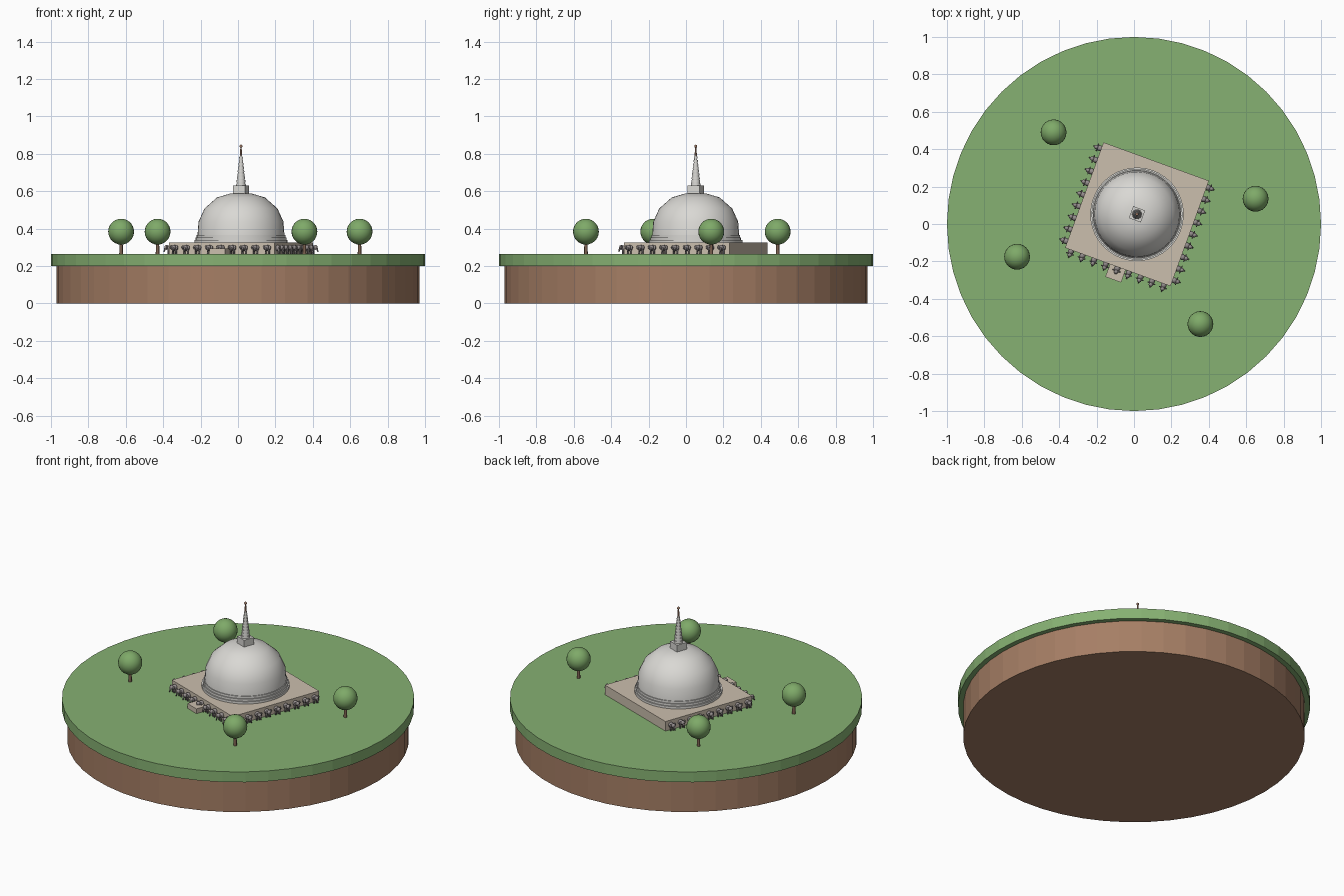
import bpy, bmesh, math
from mathutils import Matrix, Vector

cube = bpy.data.objects.get("Cube")
if cube:
    bpy.data.objects.remove(cube, do_unlink=True)


def material(name, rgb):
    m = bpy.data.materials.new(name)
    m.use_nodes = True
    m.diffuse_color = (*rgb, 1)
    m.node_tree.nodes["Principled BSDF"].inputs["Base Color"].default_value = (*rgb, 1)
    return m


GRASS = material("grass green", (0.24, 0.44, 0.17))
EARTH = material("earth brown", (0.38, 0.21, 0.13))
STONE = material("beige stone", (0.60, 0.52, 0.42))
PLASTER = material("white plaster", (0.70, 0.69, 0.66))
GREY = material("statue grey", (0.30, 0.27, 0.27))
COPPER = material("copper", (0.40, 0.22, 0.15))
LEAF = material("leaf green", (0.21, 0.40, 0.14))
BARK = material("bark brown", (0.20, 0.12, 0.08))

GROUND = 0.265
TERRACE = 0.325
# Everything in the shrine shares one turned frame
SHRINE = Matrix.Translation((0.016, 0.052, 0)) @ Matrix.Rotation(math.radians(-20), 4, 'Z')


def finish(name, bm, mat, frame=Matrix(), smooth=None):
    me = bpy.data.meshes.new(name)
    bm.to_mesh(me)
    bm.free()
    me.materials.append(mat)
    ob = bpy.data.objects.new(name, me)
    bpy.context.collection.objects.link(ob)
    ob.matrix_world = frame
    if smooth:
        bpy.ops.object.select_all(action='DESELECT')
        ob.select_set(True)
        bpy.context.view_layer.objects.active = ob
        bpy.ops.object.shade_smooth_by_angle(angle=math.radians(smooth))
    return ob


def add_box(bm, lo, hi):
    lo, hi = Vector(lo), Vector(hi)
    bmesh.ops.create_cube(bm, size=1, matrix=Matrix.Translation((lo + hi) / 2)
                          @ Matrix.Diagonal((*(hi - lo), 1)))


def add_ball(bm, centre, radii, seg=12):
    bmesh.ops.create_uvsphere(bm, u_segments=seg, v_segments=seg // 2 + 2, radius=1,
                              matrix=Matrix.Translation(centre) @ Matrix.Diagonal((*radii, 1)))


def add_rod(bm, a, b, r1, r2, seg=8):
    a, b = Vector(a), Vector(b)
    turn = (b - a).to_track_quat('Z', 'Y').to_matrix().to_4x4()
    bmesh.ops.create_cone(bm, cap_ends=True, segments=seg, radius1=r1, radius2=r2,
                          depth=(b - a).length, matrix=Matrix.Translation((a + b) / 2) @ turn)


def add_lathe(bm, profile, seg):
    """Spin a profile of (radius, height) points that starts and ends on the axis."""
    verts = [bm.verts.new((r, 0, z)) for r, z in profile]
    edges = [bm.edges.new(p) for p in zip(verts, verts[1:])]
    bmesh.ops.spin(bm, geom=verts + edges, cent=(0, 0, 0), axis=(0, 0, 1),
                   angle=2 * math.pi, steps=seg, use_merge=True)
    bmesh.ops.remove_doubles(bm, verts=bm.verts, dist=1e-5)
    bmesh.ops.recalc_face_normals(bm, faces=bm.faces)


def steps(radii, z0, z1):
    """Stacked drum profile, one drum per radius."""
    h = (z1 - z0) / len(radii)
    pts = [(0, z0)]
    for i, r in enumerate(radii):
        pts += [(r, z0 + i * h), (r, z0 + (i + 1) * h)]
    return pts + [(0, z1)]


# Round island: earth below, turf on top
for name, r, z0, z1, mat in (("earth_base", 0.97, 0, 0.2, EARTH),
                             ("grass_top", 1.0, 0.2, GROUND, GRASS)):
    bm = bmesh.new()
    add_rod(bm, (0, 0, z0), (0, 0, z1), r, r, 48)
    finish(name, bm, mat)

# Square terrace with a front step
bm = bmesh.new()
add_box(bm, (-0.3, -0.3, GROUND), (0.3, 0.3, TERRACE))
finish("terrace", bm, STONE, SHRINE)
bm = bmesh.new()
add_box(bm, (-0.045, -0.372, GROUND), (0.045, -0.29, 0.295))
finish("front_step", bm, STONE, SHRINE)

# Moulded rings and dome
bm = bmesh.new()
add_lathe(bm, steps((0.25, 0.243, 0.237), TERRACE, 0.367), 40)
finish("dome_rings", bm, PLASTER, SHRINE, 35)
bm = bmesh.new()
add_lathe(bm, [(0, 0.36), (0.233, 0.36), (0.227, 0.438), (0.195, 0.508),
               (0.128, 0.567), (0.06, 0.587), (0, 0.588)], 40)
finish("dome", bm, PLASTER, SHRINE, 40)

# Square box above the dome
bm = bmesh.new()
add_box(bm, (-0.034, -0.034, 0.575), (0.034, 0.034, 0.63))
finish("spire_box", bm, PLASTER, SHRINE)

# Ringed spire tapering to a copper finial
bm = bmesh.new()
rings = 9
for i in range(rings):
    z = 0.63 + i * 0.018
    r = 0.026 - i * 0.002
    add_rod(bm, (0, 0, z), (0, 0, z + 0.012), r, r - 0.001, 16)
    add_rod(bm, (0, 0, z + 0.012), (0, 0, z + 0.018), r - 0.004, r - 0.004, 16)
finish("ringed_spire", bm, PLASTER, SHRINE, 35)
bm = bmesh.new()
add_rod(bm, (0, 0, 0.79), (0, 0, 0.84), 0.007, 0.003)
add_ball(bm, (0, 0, 0.841), (0.008, 0.008, 0.008))
finish("finial", bm, COPPER, SHRINE, 40)


# Elephant statue facing -y, its back set into the terrace wall
def elephant_mesh():
    bm = bmesh.new()
    add_ball(bm, (0, -0.006, 0.031), (0.016, 0.02, 0.016))
    add_ball(bm, (0, -0.027, 0.035), (0.012, 0.012, 0.013))
    for s in (-1, 1):
        add_ball(bm, (s * 0.014, -0.021, 0.035), (0.009, 0.004, 0.011), 8)
        add_rod(bm, (s * 0.009, -0.014, 0), (s * 0.009, -0.014, 0.028), 0.005, 0.005)
    add_rod(bm, (0, -0.042, 0.01), (0, -0.034, 0.034), 0.003, 0.006)
    me = bpy.data.meshes.new("elephant")
    bm.to_mesh(me)
    bm.free()
    me.materials.append(GREY)
    me.shade_smooth()
    return me


elephant = elephant_mesh()
for side, angle in (("front", 0), ("left", 90), ("right", -90)):
    for i in range(9):
        ob = bpy.data.objects.new(f"{side}_elephant_{i + 1}", elephant)
        bpy.context.collection.objects.link(ob)
        ob.matrix_world = (SHRINE @ Matrix.Rotation(math.radians(angle), 4, 'Z')
                           @ Matrix.Translation(((i - 4) * 0.066, -0.3, GROUND)))

# Four round trees
for i, (x, y) in enumerate(((-0.43, 0.49), (0.65, 0.135), (-0.625, -0.175), (0.355, -0.535))):
    place = Matrix.Translation((x, y, GROUND))
    bm = bmesh.new()
    add_rod(bm, (0, 0, 0), (0, 0, 0.08), 0.01, 0.008)
    finish(f"tree_trunk_{i + 1}", bm, BARK, place, 50)
    bm = bmesh.new()
    add_ball(bm, (0, 0, 0.119), (0.069, 0.069, 0.069), 24)
    finish(f"tree_crown_{i + 1}", bm, LEAF, place, 40)
